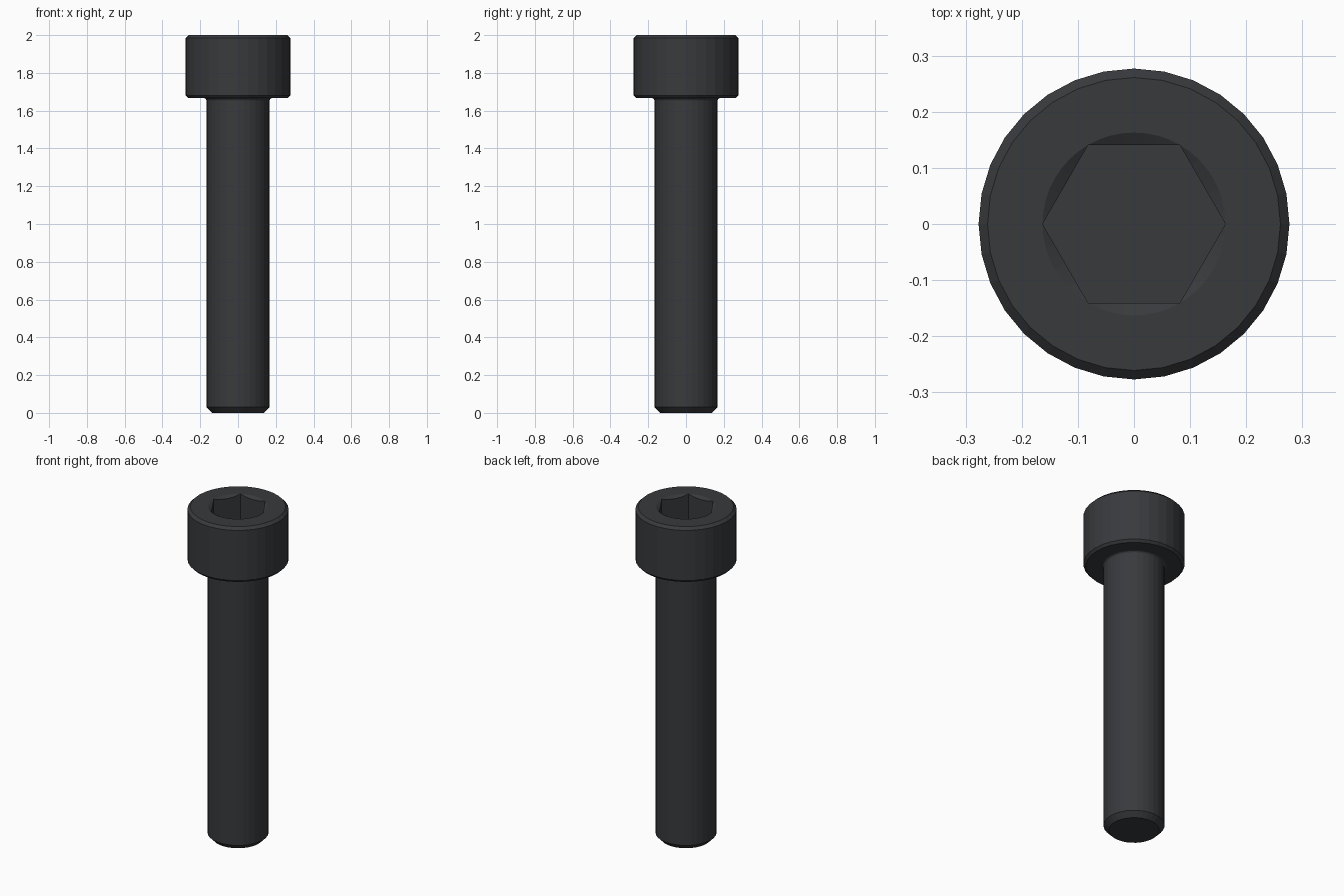
import bpy, bmesh
from math import sin, cos, tan, pi, radians

if "Cube" in bpy.data.objects:
    bpy.data.objects.remove(bpy.data.objects["Cube"])

SIDES = 32          # facets around shank and head
SOCKET_STEPS = 48   # points around the socket mouth (multiple of 6)
TOP = 2.0
SOCKET_R = 0.163    # hex corner radius
FLOOR_Z = 1.83

bm = bmesh.new()


def ring(n, fn):
    """Ring of n vertices; fn(angle) gives (radius, z)."""
    verts = []
    for i in range(n):
        a = 2 * pi * i / n
        r, z = fn(a)
        verts.append(bm.verts.new((r * cos(a), r * sin(a), z)))
    return verts


def skin(low, high):
    """Quads between two rings of equal size."""
    n = len(low)
    for i in range(n):
        j = (i + 1) % n
        bm.faces.new((low[i], low[j], high[j], high[i]))


def loop_edges(verts):
    return [bm.edges.get((v, verts[(i + 1) % len(verts)])) for i, v in enumerate(verts)]


# Outer body: chamfered tip, shank, small fillet, chamfered head
profile = [(0.138, 0.0), (0.167, 0.03), (0.167, 1.653)]
profile += [(0.181 - 0.014 * cos(a), 1.653 + 0.014 * sin(a))
            for a in (radians(30), radians(60), radians(90))]
profile += [(0.264, 1.667), (0.277, 1.681), (0.277, 1.984), (0.261, TOP)]
body = [ring(SIDES, lambda a, p=p: p) for p in profile]
for low, high in zip(body, body[1:]):
    skin(low, high)
bm.faces.new(reversed(body[0]))


# Hex socket: round mouth, conical lead-in scalloping the flats, flat floor
def hex_radius(a):
    return SOCKET_R * cos(pi / 6) / cos(a % (pi / 3) - pi / 6)


def lead_in(a):
    r = hex_radius(a)
    return r, TOP - (SOCKET_R - r) * tan(radians(30))


mouth = ring(SOCKET_STEPS, lambda a: (SOCKET_R, TOP))
scallop = ring(SOCKET_STEPS, lead_in)
floor = ring(SOCKET_STEPS, lambda a: (hex_radius(a), FLOOR_Z))
skin(mouth, scallop)
skin(scallop, floor)
bm.faces.new(floor)

# Flat top of the head around the socket
bmesh.ops.bridge_loops(bm, edges=loop_edges(body[-1]) + loop_edges(mouth))

bmesh.ops.remove_doubles(bm, verts=bm.verts, dist=1e-5)
bmesh.ops.recalc_face_normals(bm, faces=bm.faces)

mesh = bpy.data.meshes.new("socket_head_screw")
bm.to_mesh(mesh)
bm.free()
screw = bpy.data.objects.new("socket_head_screw", mesh)
bpy.context.collection.objects.link(screw)

# Blackened steel
steel = bpy.data.materials.new("black_steel")
steel.diffuse_color = (0.04, 0.042, 0.046, 1.0)
steel.use_nodes = True
steel.node_tree.nodes["Principled BSDF"].inputs["Base Color"].default_value = steel.diffuse_color
mesh.materials.append(steel)
